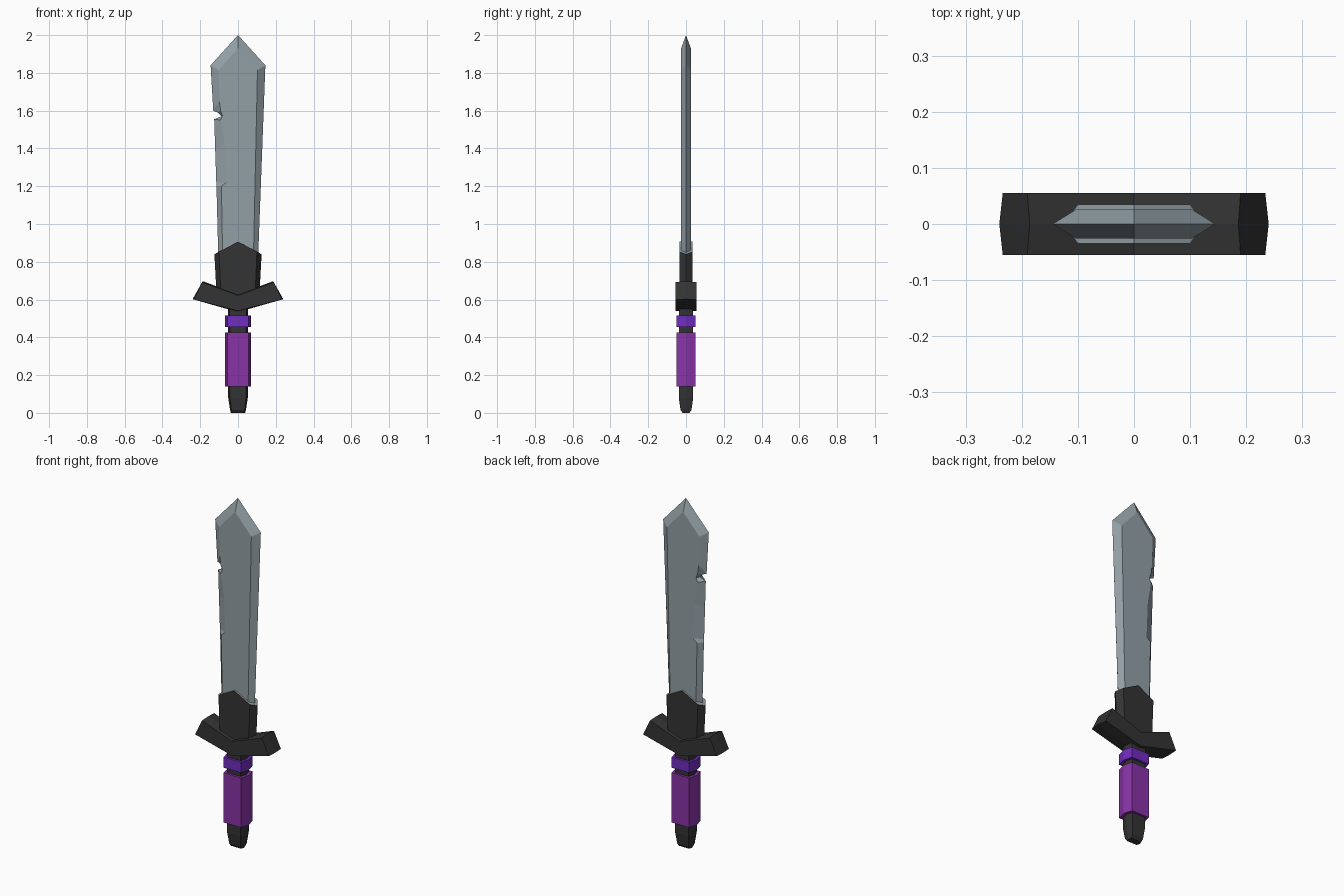
import bpy, bmesh

if "Cube" in bpy.data.objects:
    bpy.data.objects.remove(bpy.data.objects["Cube"])


def material(name, rgb):
    m = bpy.data.materials.new(name)
    m.diffuse_color = (*rgb, 1)
    m.use_nodes = True
    m.node_tree.nodes["Principled BSDF"].inputs["Base Color"].default_value = m.diffuse_color
    return m


STEEL = material("blue grey steel", (0.29, 0.35, 0.38))
BLACK = material("charcoal", (0.033, 0.033, 0.033))
PURPLE = material("purple wrap", (0.25, 0.034, 0.39))
VIOLET = material("violet band", (0.165, 0.026, 0.52))


def finish(name, bm, *mats):
    bmesh.ops.recalc_face_normals(bm, faces=bm.faces)
    me = bpy.data.meshes.new(name)
    bm.to_mesh(me)
    bm.free()
    for m in mats:
        me.materials.append(m)
    ob = bpy.data.objects.new(name, me)
    bpy.context.collection.objects.link(ob)
    return ob


def bevelled_plate(name, pairs, depth, *mats):
    """Outer outline on y=0, inner outline on y=+-depth; pairs = (ox, oz, ix, iz)."""
    bm = bmesh.new()
    n = len(pairs)
    rim = [bm.verts.new((p[0], 0, p[1])) for p in pairs]
    for side in (-1, 1):
        flat = [bm.verts.new((p[2], side * depth, p[3])) for p in pairs]
        bm.faces.new(flat)
        for i in range(n):
            j = (i + 1) % n
            bm.faces.new((rim[i], rim[j], flat[j], flat[i]))
    return finish(name, bm, *mats)


def hex_column(name, levels, mat):
    """Six-sided column; levels = (z, half width, half flat width, half depth)."""
    bm = bmesh.new()
    rings = []
    for z, w, f, d in levels:
        pts = ((w, 0), (f, d), (-f, d), (-w, 0), (-f, -d), (f, -d))
        rings.append([bm.verts.new((x, y, z)) for x, y in pts])
    for a, b in zip(rings, rings[1:]):
        for i in range(6):
            j = (i + 1) % 6
            bm.faces.new((a[i], a[j], b[j], b[i]))
    bm.faces.new(rings[0])
    bm.faces.new(rings[-1])
    return finish(name, bm, mat)


# blade with a notch and a worn, wider bevel on the left edge
bevelled_plate("blade", [
    (0, 2.0, 0, 1.93),
    (0.145, 1.84, 0.103, 1.815),
    (0.100, 0.65, 0.078, 0.65),
    (-0.100, 0.65, -0.078, 0.65),
    (-0.114, 1.20, -0.088, 1.20),
    (-0.115, 1.22, -0.062, 1.22),
    (-0.121, 1.40, -0.070, 1.42),
    (-0.126, 1.555, -0.092, 1.55),
    (-0.088, 1.57, -0.082, 1.572),
    (-0.108, 1.59, -0.092, 1.60),
    (-0.131, 1.60, -0.098, 1.65),
    (-0.145, 1.84, -0.103, 1.815),
], 0.026, STEEL)

# collar around the blade root, with steel on its upward faces
collar = bevelled_plate("collar", [
    (0, 0.908, 0, 0.906),
    (0.125, 0.84, 0.100, 0.853),
    (0.112, 0.60, 0.090, 0.60),
    (-0.112, 0.60, -0.090, 0.60),
    (-0.125, 0.84, -0.100, 0.853),
], 0.035, BLACK, STEEL)
for face in collar.data.polygons:
    face.material_index = 1 if face.normal.z > 0.5 else 0

# chevron cross guard
bevelled_plate("guard", [
    (0, 0.628, 0, 0.622),
    (0.186, 0.697, 0.190, 0.692),
    (0.240, 0.602, 0.234, 0.600),
    (0, 0.534, 0, 0.540),
    (-0.240, 0.602, -0.234, 0.600),
    (-0.186, 0.697, -0.190, 0.692),
], 0.055, BLACK)

# handle core and tapered pommel
hex_column("handle_core", [
    (0.0, 0.038, 0.032, 0.018),
    (0.015, 0.042, 0.035, 0.029),
    (0.08, 0.052, 0.042, 0.038),
    (0.58, 0.054, 0.044, 0.038),
], BLACK)

# purple grip and the band above it
hex_column("grip", [(0.14, 0.069, 0.056, 0.051), (0.425, 0.069, 0.056, 0.051)], PURPLE)
hex_column("grip_band", [(0.455, 0.069, 0.056, 0.051), (0.515, 0.069, 0.056, 0.051)], VIOLET)
